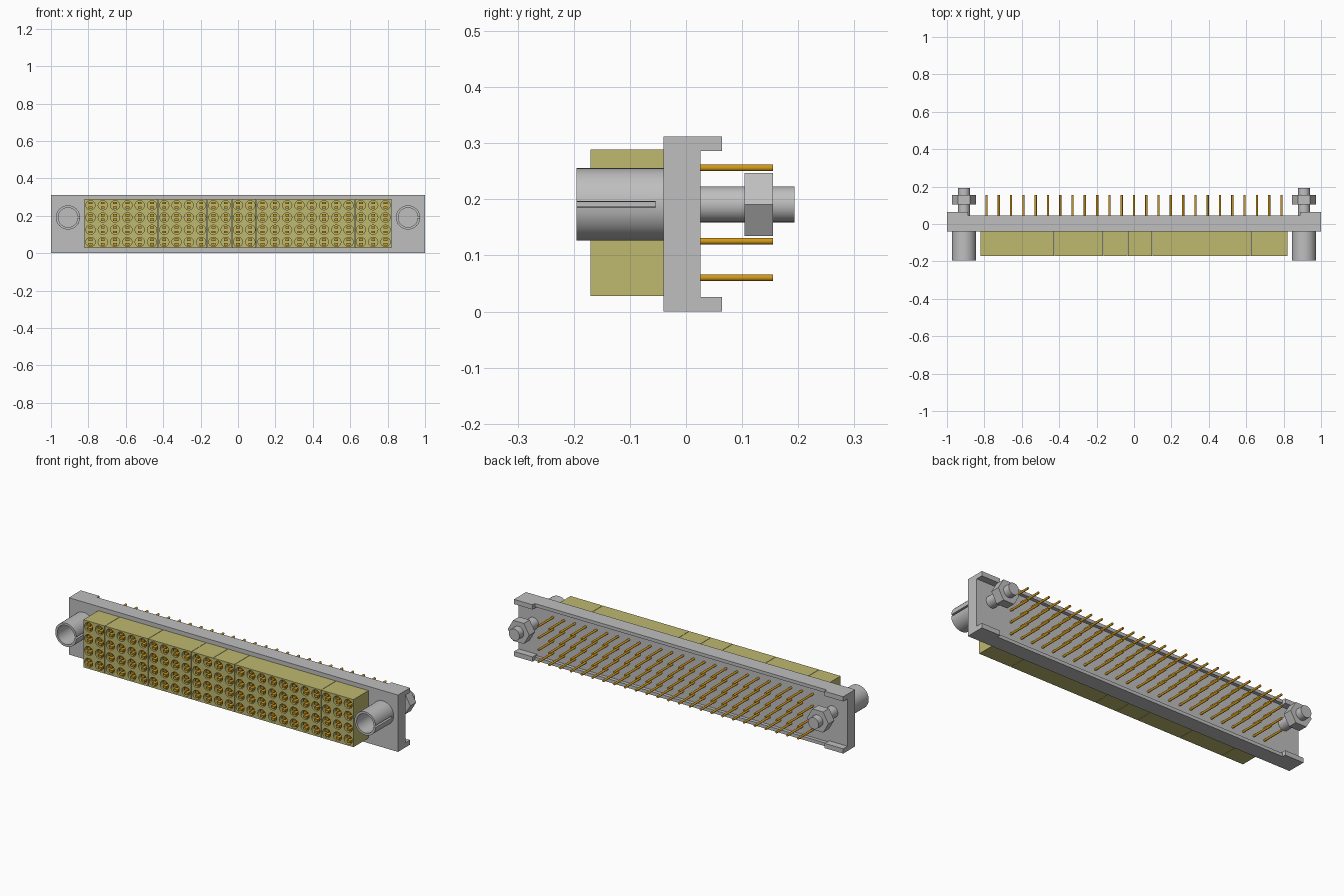
import bpy, bmesh, math
from mathutils import Matrix, Vector

old = bpy.data.objects.get("Cube")
if old:
    bpy.data.objects.remove(old, do_unlink=True)


def material(name, rgb):
    m = bpy.data.materials.new(name)
    m.use_nodes = True
    m.diffuse_color = (*rgb, 1)
    bsdf = next(n for n in m.node_tree.nodes if n.type == 'BSDF_PRINCIPLED')
    bsdf.inputs["Base Color"].default_value = (*rgb, 1)
    return m


GREY = material("light grey metal", (0.52, 0.52, 0.52))
YELLOW = material("olive yellow plastic", (0.52, 0.48, 0.156))
GOLD = material("gold contact", (0.65, 0.32, 0.01))


def finish(bm, name, mat, recalc=True):
    if recalc:
        bmesh.ops.recalc_face_normals(bm, faces=bm.faces)
    me = bpy.data.meshes.new(name)
    bm.to_mesh(me)
    bm.free()
    me.materials.append(mat)
    ob = bpy.data.objects.new(name, me)
    bpy.context.collection.objects.link(ob)
    bpy.ops.object.select_all(action='DESELECT')
    ob.select_set(True)
    bpy.context.view_layer.objects.active = ob
    bpy.ops.object.shade_smooth_by_angle(angle=math.radians(35))
    return ob


def box(bm, x, y, z):
    """Box from (low, high) ranges on each axis."""
    size = [b - a for a, b in (x, y, z)]
    mid = Vector([(a + b) / 2 for a, b in (x, y, z)])
    m = Matrix.Translation(mid) @ Matrix.Diagonal((*size, 1))
    return bmesh.ops.create_cube(bm, size=1, matrix=m)["verts"]


def rod(bm, cx, cz, r, y0, y1, n):
    """Capped prism along y with a corner towards +x."""
    ends = [[bm.verts.new((cx + r * math.cos(2 * math.pi * i / n), y,
                           cz + r * math.sin(2 * math.pi * i / n)))
             for i in range(n)] for y in (y0, y1)]
    for e in ends:
        bm.faces.new(e)
    for i in range(n):
        j = (i + 1) % n
        bm.faces.new((ends[0][i], ends[0][j], ends[1][j], ends[1][i]))


def split_tube(bm, cx, cz, r_in, r_out, y0, y1, gap, n):
    """Tube along y with a slot of the given half angle facing +x."""
    rings = []
    for i in range(n + 1):
        a = gap + (2 * math.pi - 2 * gap) * i / n
        rings.append([bm.verts.new((cx + r * math.cos(a), y, cz + r * math.sin(a)))
                      for r, y in ((r_in, y0), (r_out, y0), (r_out, y1), (r_in, y1))])
    for a, b in zip(rings, rings[1:]):
        for k in range(4):
            m = (k + 1) % 4
            bm.faces.new((a[k], a[m], b[m], b[k]))
    bm.faces.new(rings[0])
    bm.faces.new(rings[-1])


# Layout of the contact grid
HEIGHT, MID_Z, END_X = 0.312, 0.191, 0.909
FRONT, BACK, FACE = -0.04, 0.026, -0.17
PITCH_X, PITCH_Z = 0.0657, 0.0653
COLS = [(i - 12) * PITCH_X for i in range(25)]
ROWS = [0.0275 + (i + 0.5) * PITCH_Z for i in range(4)]

# Mounting frame: plate with low middle lips and taller end lips
bm = bmesh.new()
box(bm, (-1, 1), (FRONT, BACK), (0, HEIGHT))
for low, sign in ((0, 1), (HEIGHT, -1)):
    mid = sorted((low, low + sign * 0.018))
    end = sorted((low, low + sign * 0.026))
    box(bm, (-0.887, 0.887), (BACK, 0.045), mid)
    for x in ((-1, -0.887), (0.887, 1)):
        box(bm, x, (BACK, 0.064), end)
finish(bm, "mounting_frame", GREY)


def socket_cell(bm, x, z, x0, x1):
    """Square piece of the front face with a round recess."""
    n, r = 16, 0.025
    outer, inner, floor = [], [], []
    for i in range(n):
        c, s = math.cos(2 * math.pi * i / n), math.sin(2 * math.pi * i / n)
        k = 1 / max(abs(c), abs(s))
        px = min(max(x + c * k * PITCH_X / 2, x0), x1)
        outer.append(bm.verts.new((px, FACE, z + s * k * PITCH_Z / 2)))
        inner.append(bm.verts.new((x + c * r, FACE, z + s * r)))
        floor.append(bm.verts.new((x + c * r, FACE + 0.035, z + s * r)))
    for a, b in ((outer, inner), (inner, floor)):
        for i in range(n):
            j = (i + 1) % n
            bm.faces.new((a[i], a[j], b[j], b[i]))
    bm.faces.new(floor)


# Insulator blocks, each spanning a number of contact columns
first = 0
for number, count in enumerate((2, 4, 4, 2, 2, 8, 3), 1):
    cols = COLS[first:first + count]
    first += count
    x0 = cols[0] - PITCH_X / 2 + 0.001
    x1 = cols[-1] + PITCH_X / 2 - 0.001
    bm = bmesh.new()
    box(bm, (x0, x1), (FACE, FRONT), (0.0275, 0.0275 + 4 * PITCH_Z))
    bm.normal_update()
    bmesh.ops.delete(bm, geom=[f for f in bm.faces if f.normal.y < -0.5], context='FACES')
    for x in cols:
        for z in ROWS:
            socket_cell(bm, x, z, x0, x1)
    bmesh.ops.remove_doubles(bm, verts=bm.verts, dist=0.0002)
    finish(bm, f"insulator_block_{number}", YELLOW, recalc=False)

# Forked contacts in the recesses and the pins behind them
forks, pins = bmesh.new(), bmesh.new()
for x in COLS:
    for z in ROWS:
        for s in (-1, 1):
            box(forks, (x - 0.010, x + 0.010), (FACE + 0.002, FACE + 0.037),
                sorted((z + s * 0.006, z + s * 0.018)))
        rod(pins, x, z, 0.006, BACK - 0.005, 0.155, 12)
finish(forks, "fork_contacts", GOLD)
finish(pins, "rear_pins", GOLD)

# Guide sockets, screws and hex nuts at both ends
for side, x in (("left", END_X), ("right", -END_X)):
    bm = bmesh.new()
    split_tube(bm, x, MID_Z, 0.052, 0.0645, -0.195, -0.054, 0.08, 48)
    rod(bm, x, MID_Z, 0.0645, -0.054, FRONT, 48)
    finish(bm, f"{side}_guide_socket", GREY)
    bm = bmesh.new()
    rod(bm, x, MID_Z, 0.032, BACK - 0.005, 0.193, 32)
    finish(bm, f"{side}_screw", GREY)
    bm = bmesh.new()
    rod(bm, x, MID_Z, 0.065, 0.104, 0.155, 6)
    finish(bm, f"{side}_hex_nut", GREY)
